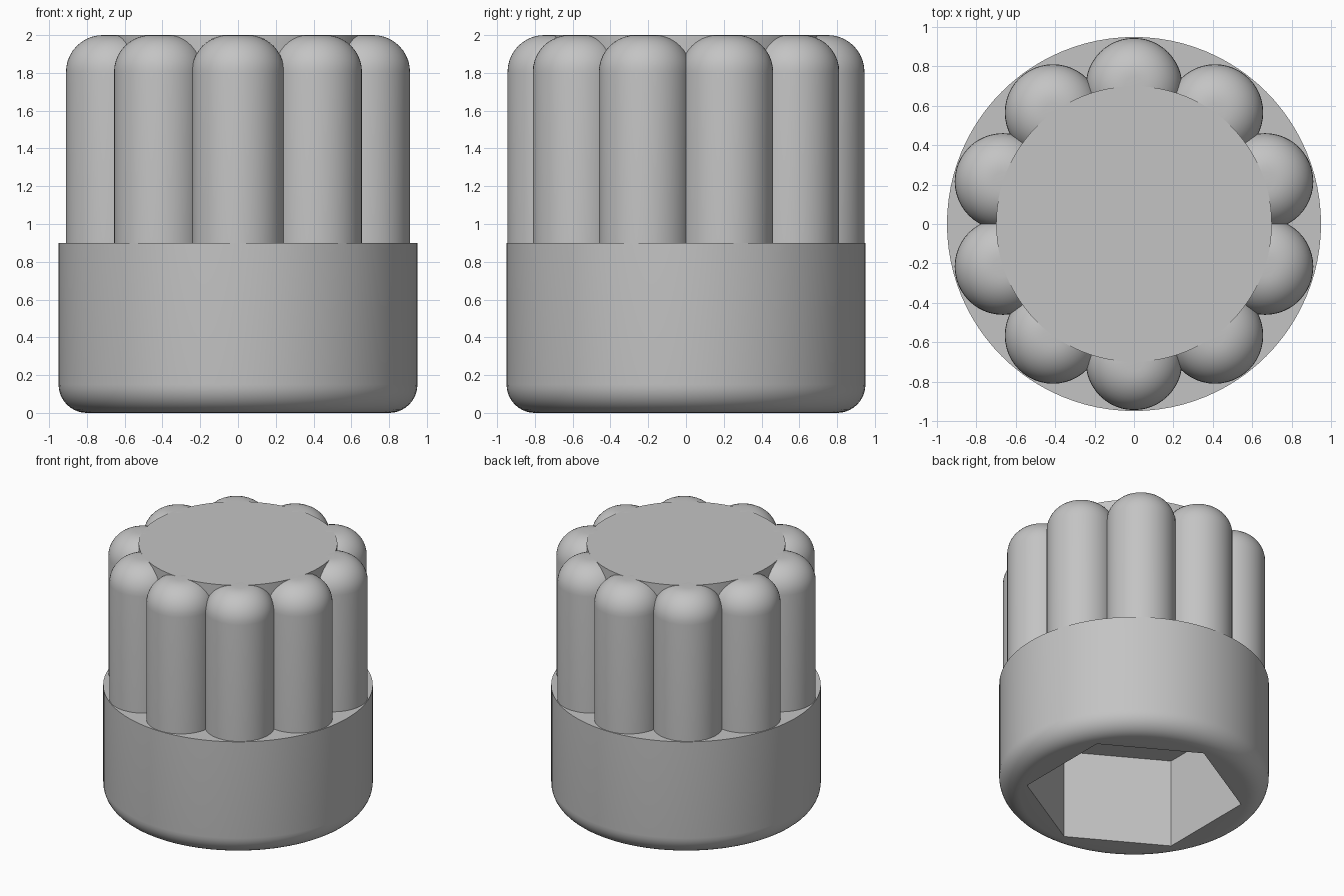
import bpy, bmesh, math

cube = bpy.data.objects.get("Cube")
if cube:
    bpy.data.objects.remove(cube, do_unlink=True)

grey = bpy.data.materials.new("plain grey")
grey.use_nodes = True
colour = (0.55, 0.55, 0.55, 1)
grey.diffuse_color = colour
grey.node_tree.nodes["Principled BSDF"].inputs["Base Color"].default_value = colour


def round_radius(r):
    return lambda a: r


def hex_radius(r):
    """Radius of a hexagon outline with corners on the y axis."""
    flat = r * math.cos(math.pi / 6)
    return lambda a: flat / math.cos((a + math.pi / 6) % (math.pi / 3) - math.pi / 6)


def fillet(centre_r, centre_z, radius, start, steps=10):
    """Quarter arc of (radius function, height) pairs, angles in degrees."""
    arc = []
    for i in range(steps + 1):
        a = math.radians(start + 90 * i / steps)
        arc.append((round_radius(centre_r + radius * math.cos(a)),
                    centre_z + radius * math.sin(a)))
    return arc


def lathe(name, rings, segments, location=(0, 0, 0)):
    """Stack rings into a closed solid with flat end caps."""
    bm = bmesh.new()
    angles = [2 * math.pi * i / segments for i in range(segments)]
    loops = [[bm.verts.new((r(a) * math.cos(a), r(a) * math.sin(a), z))
              for a in angles] for r, z in rings]
    for low, high in zip(loops, loops[1:]):
        for i in range(segments):
            j = (i + 1) % segments
            bm.faces.new((low[i], low[j], high[j], high[i]))
    bm.faces.new(loops[0][::-1])
    bm.faces.new(loops[-1])
    bmesh.ops.recalc_face_normals(bm, faces=bm.faces[:])
    mesh = bpy.data.meshes.new(name)
    bm.to_mesh(mesh)
    bm.free()
    mesh.materials.append(grey)
    obj = bpy.data.objects.new(name, mesh)
    obj.location = location
    bpy.context.collection.objects.link(obj)
    return obj


# Collar with a rounded bottom edge and a hexagonal socket
socket = hex_radius(0.765)
collar = lathe("collar",
               [(socket, 0.69), (socket, 0)]
               + fillet(0.8, 0.15, 0.15, -90)
               + [(round_radius(0.95), 0.9)], 96)

# Core with a flat top
core = lathe("core", [(round_radius(0.7), 0.8), (round_radius(0.7), 2)], 96)

# Ring of round-topped grip lobes
parts = [collar, core]
for i in range(10):
    a = math.radians(18 + 36 * i)
    parts.append(lathe(f"grip_lobe_{i + 1}",
                       [(round_radius(0.245), 0.8)] + fillet(0.05, 1.805, 0.195, 0),
                       48, (0.7 * math.cos(a), 0.7 * math.sin(a), 0)))

# Smooth shading with sharp edges kept
bpy.ops.object.select_all(action='DESELECT')
for obj in parts:
    obj.select_set(True)
bpy.context.view_layer.objects.active = collar
bpy.ops.object.shade_smooth_by_angle(angle=math.radians(30))
